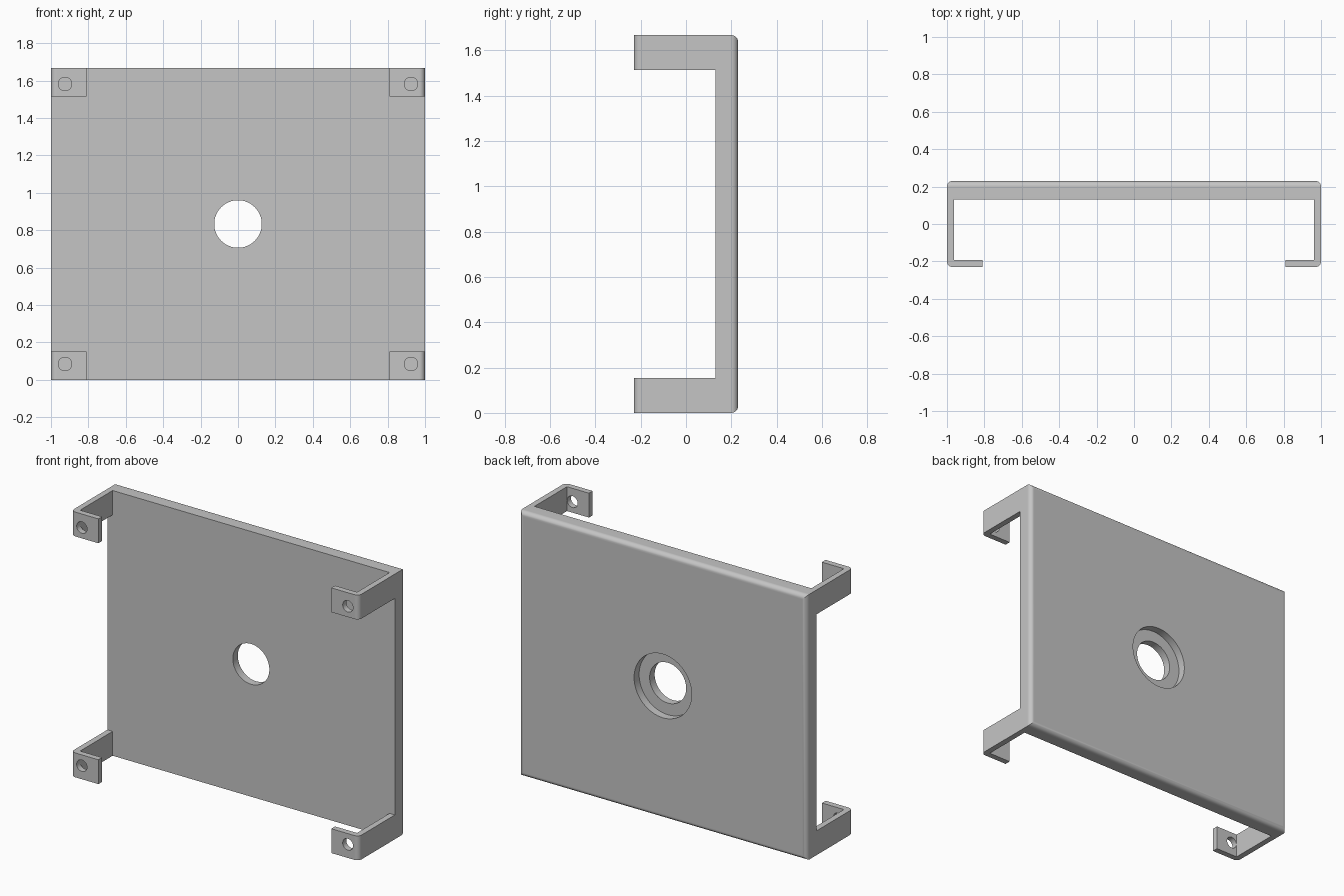
import bpy, bmesh
from math import pi, radians

if "Cube" in bpy.data.objects:
    bpy.data.objects.remove(bpy.data.objects["Cube"])

HEIGHT, BACK, INNER, FRONT = 1.667, 0.23, 0.13, -0.23
WALL, TAB_TIP, TAB_HEIGHT, ROUND = 0.037, 0.81, 0.153, 0.03

grey = bpy.data.materials.new("light_grey")
grey.use_nodes = True
colour = (0.56, 0.56, 0.56, 1)
grey.diffuse_color = colour
grey.node_tree.nodes["Principled BSDF"].inputs["Base Color"].default_value = colour


def cut(target, cutter):
    """Subtract a cutter from the target and discard the cutter."""
    cutter.hide_render = True
    mod = target.modifiers.new("cut", "BOOLEAN")
    mod.operation, mod.solver, mod.object = "DIFFERENCE", "EXACT", cutter
    bpy.ops.object.select_all(action="DESELECT")
    target.select_set(True)
    bpy.context.view_layer.objects.active = target
    bpy.ops.object.modifier_apply(modifier=mod.name)
    bpy.data.objects.remove(cutter)


def drill(target, x, z, radius, y0, y1):
    """Round hole along y."""
    bpy.ops.mesh.primitive_cylinder_add(
        vertices=64, radius=radius, depth=y1 - y0,
        location=(x, (y0 + y1) / 2, z), rotation=(pi / 2, 0, 0))
    cut(target, bpy.context.object)


# Folded C-shaped profile, extruded to full height
half = [(1, BACK), (1, FRONT), (TAB_TIP, FRONT), (TAB_TIP, FRONT + WALL),
        (1 - WALL, FRONT + WALL), (1 - WALL, INNER)]
profile = half + [(-x, y) for x, y in reversed(half)]
bm = bmesh.new()
base = bm.faces.new([bm.verts.new((x, y, 0)) for x, y in profile])
top = bmesh.ops.extrude_face_region(bm, geom=[base])["geom"]
bmesh.ops.translate(bm, vec=(0, 0, HEIGHT),
                    verts=[v for v in top if isinstance(v, bmesh.types.BMVert)])
bmesh.ops.recalc_face_normals(bm, faces=bm.faces[:])


# Round the back rim and the outer fold of the tabs
def rounded(edge):
    a, b = (v.co for v in edge.verts)
    on_back = abs(a.y - BACK) < 1e-4 and abs(b.y - BACK) < 1e-4
    fold = all(abs(c.y - FRONT) < 1e-4 and abs(c.x) > 0.99 for c in (a, b))
    return on_back or fold


bmesh.ops.bevel(bm, geom=[e for e in bm.edges if rounded(e)], offset=ROUND,
                offset_type="OFFSET", segments=6, profile=0.5, affect="EDGES")
mesh = bpy.data.meshes.new("mounting_plate")
bm.to_mesh(mesh)
bm.free()
mesh.materials.append(grey)
plate = bpy.data.objects.new("mounting_plate", mesh)
bpy.context.collection.objects.link(plate)

# Remove the middle of the side walls, leaving four corner brackets
bpy.ops.mesh.primitive_cube_add(size=1, location=(0, INNER - 0.5, HEIGHT / 2))
gap = bpy.context.object
gap.scale = (3, 1, HEIGHT - 2 * TAB_HEIGHT)
cut(plate, gap)

# Central hole with a wider recess at the back
drill(plate, 0, HEIGHT / 2, 0.127, 0, 0.5)
drill(plate, 0, HEIGHT / 2, 0.2, BACK - 0.05, 0.5)

# Screw holes in the corner tabs
for x in (-0.925, 0.925):
    for z in (0.085, HEIGHT - 0.085):
        drill(plate, x, z, 0.036, -0.4, 0)

# Smooth the rounded edges while keeping the large faces flat
plate.select_set(True)
bpy.context.view_layer.objects.active = plate
bpy.ops.object.shade_smooth_by_angle(angle=radians(30))
weighted = plate.modifiers.new("flat_faces", "WEIGHTED_NORMAL")
weighted.keep_sharp = True
